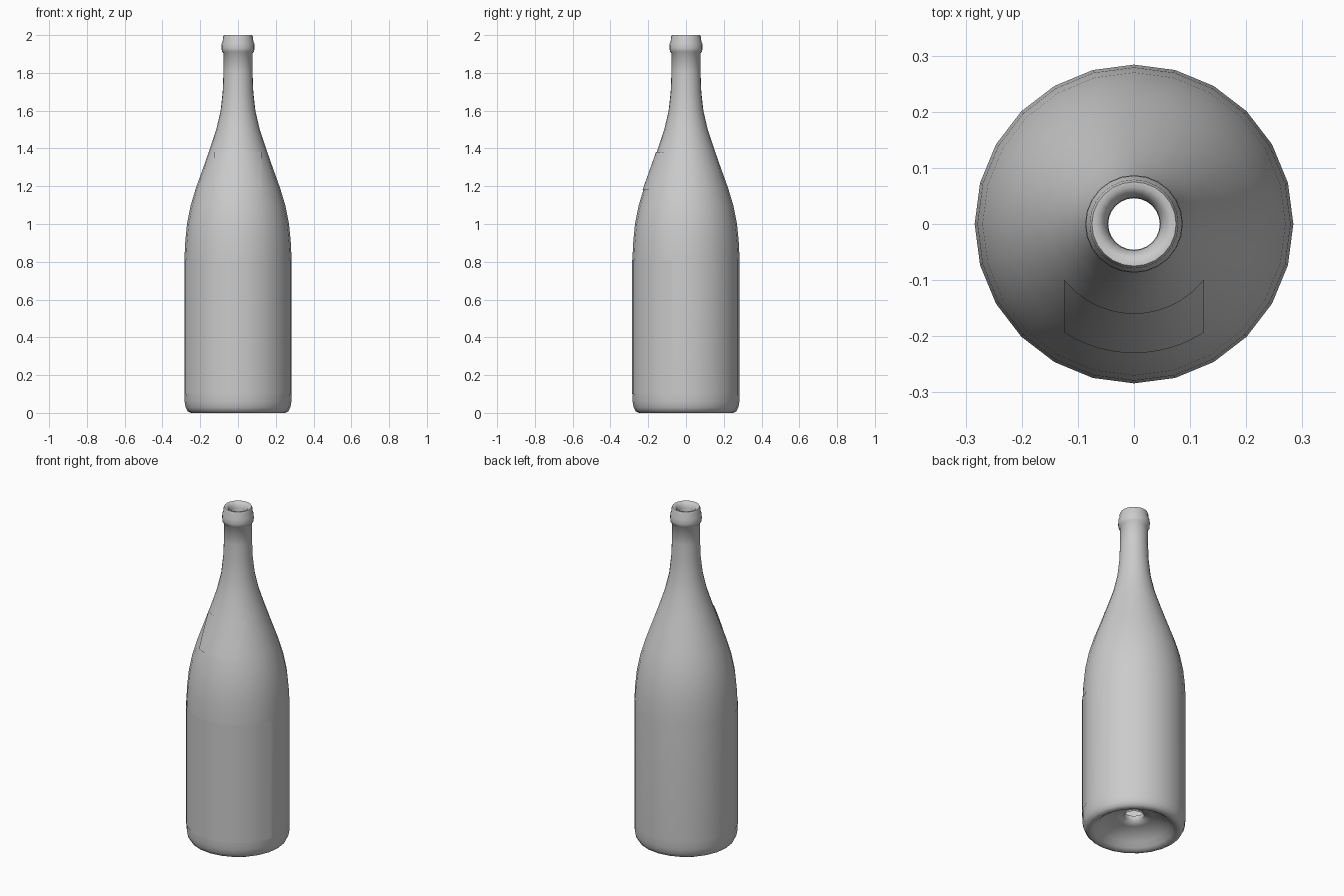
import bpy, bmesh, math

if "Cube" in bpy.data.objects:
    bpy.data.objects.remove(bpy.data.objects["Cube"])

SIDES = 24
# Outer profile (radius, height), from the punt opening round the foot up to the lip
PROFILE = [(.055, .09), (.10, .083), (.15, .065), (.19, .038), (.215, .012), (.232, .001),
           (.25, 0), (.266, .008), (.277, .028), (.283, .06), (.284, .11), (.284, .81),
           (.279, .91), (.27, 1.0), (.25, 1.1), (.223, 1.19), (.187, 1.29), (.15, 1.395),
           (.115, 1.5), (.092, 1.6), (.081, 1.7), (.077, 1.8), (.0765, 1.905),
           (.085, 1.913), (.087, 1.93), (.086, 1.955), (.081, 1.968), (.079, 1.99), (.075, 2.0)]


def radius_at(z):
    wall = PROFILE[9:]
    for (r0, z0), (r1, z1) in zip(wall, wall[1:]):
        if z0 <= z <= z1:
            return r0 + (r1 - r0) * (z - z0) / (z1 - z0)


def make_object(name, rows, closed, angle):
    bm = bmesh.new()
    grid = [[bm.verts.new(p) for p in row] for row in rows]
    n = len(grid[0])
    for a, b in zip(grid, grid[1:]):
        for i in range(n if closed else n - 1):
            j = (i + 1) % n
            bm.faces.new((a[i], a[j], b[j], b[i]))
    mesh = bpy.data.meshes.new(name)
    bm.to_mesh(mesh)
    bm.free()
    ob = bpy.data.objects.new(name, mesh)
    bpy.context.collection.objects.link(ob)
    bpy.ops.object.select_all(action='DESELECT')
    ob.select_set(True)
    bpy.context.view_layer.objects.active = ob
    bpy.ops.object.shade_smooth_by_angle(angle=math.radians(angle))
    return ob


def around(r, z, degrees):
    a = math.radians(degrees)
    return (r * math.sin(a), -r * math.cos(a), z)


# Bottle: lathed wall with an inner skin, open at the mouth and the punt
outer = [[around(r, z, 360 * i / SIDES) for i in range(SIDES)] for r, z in PROFILE]
# Rounded lip, then the inside wall back down to the punt opening
T = .032
inner_profile = [(.066, 2.0), (.055, 1.992), (.047, 1.97), (.046, 1.8), (.049, 1.7)]
inner_profile += [(r - T, z) for r, z in reversed(PROFILE[11:19])]
inner_profile += [(.252, .08), (.235, .04), (.215, .045), (.17, .09), (.11, .115), (.055, .123), (.055, .09)]
inner = [[around(r, z, 360 * i / SIDES) for i in range(SIDES)] for r, z in inner_profile]
bottle = make_object("bottle", outer + inner, True, 60)
bm = bmesh.new()
bm.from_mesh(bottle.data)
bmesh.ops.remove_doubles(bm, verts=bm.verts, dist=1e-5)
bmesh.ops.recalc_face_normals(bm, faces=bm.faces)
bm.to_mesh(bottle.data)
bm.free()

# Main label: wraps the front of the body
make_object("body_label",
            [[around(.2865, z, d) for d in range(-75, 76, 15)] for z in (.1, .45, .81)],
            False, 40)

# Shoulder label: straight-sided patch laid on the sloping shoulder
rows = []
for k in range(7):
    z = 1.18 + .2 * k / 6
    r = radius_at(z) + .004
    rows.append([(x, -math.sqrt(r * r - x * x), z) for x in [.125 * i / 6 for i in range(-6, 7)]])
make_object("shoulder_label", rows, False, 40)
